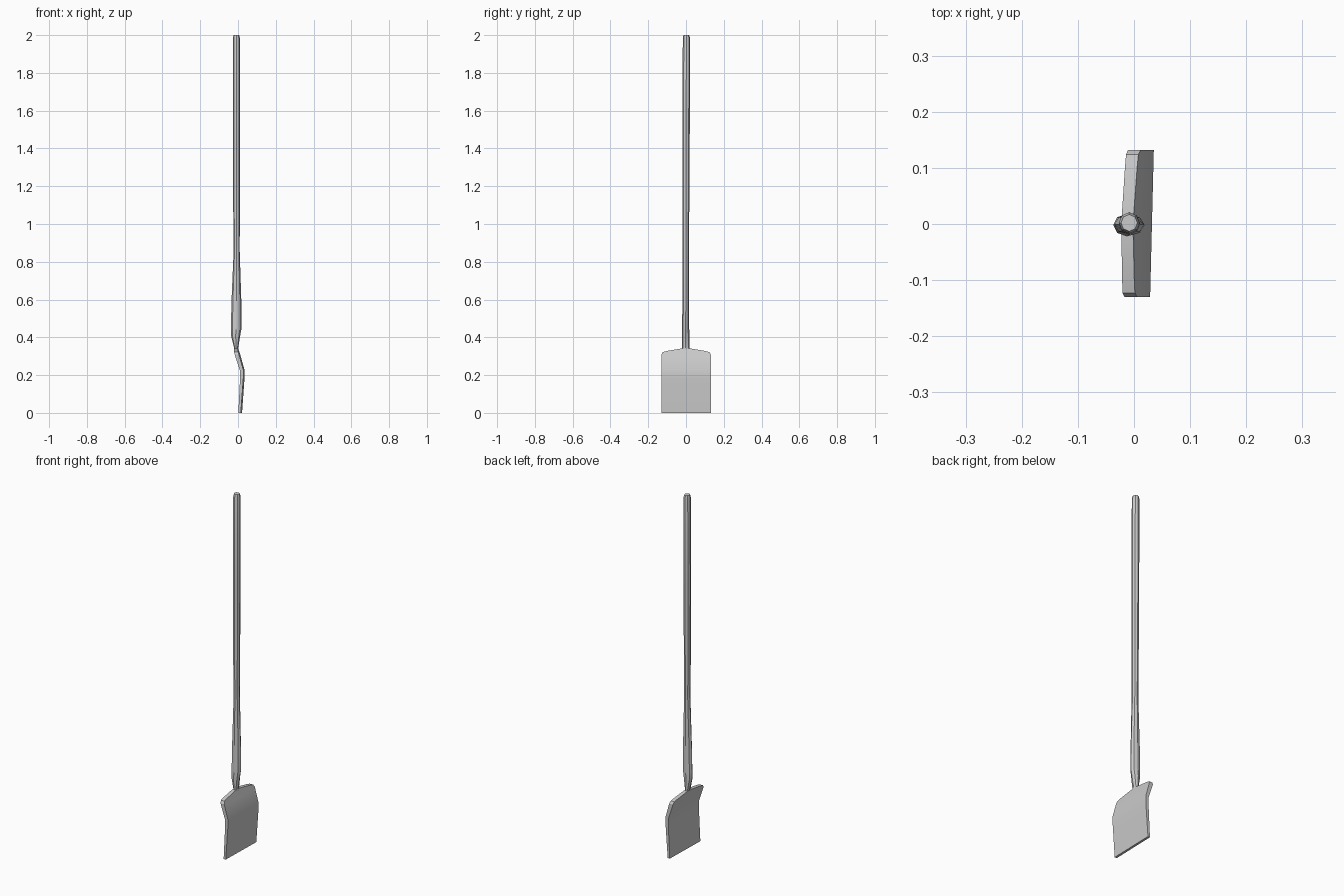
import bpy, bmesh, math

if "Cube" in bpy.data.objects:
    bpy.data.objects.remove(bpy.data.objects["Cube"])


def finish(name, bm, angle):
    bmesh.ops.recalc_face_normals(bm, faces=bm.faces)
    me = bpy.data.meshes.new(name)
    bm.to_mesh(me)
    bm.free()
    ob = bpy.data.objects.new(name, me)
    bpy.context.collection.objects.link(ob)
    bpy.ops.object.select_all(action='DESELECT')
    ob.select_set(True)
    bpy.context.view_layer.objects.active = ob
    bpy.ops.object.shade_smooth_by_angle(angle=math.radians(angle))
    return ob


def skin(bm, rings):
    """Bridge closed rings of points and cap both ends."""
    loops = [[bm.verts.new(p) for p in ring] for ring in rings]
    n = len(loops[0])
    for a, b in zip(loops, loops[1:]):
        for i in range(n):
            j = (i + 1) % n
            bm.faces.new((a[i], a[j], b[j], b[i]))
    bm.faces.new(loops[0])
    bm.faces.new(loops[-1])


# Long pole, swelling into a deeper grip just above the blade
def ring(z, x0, x1, y0, y1, sides=8):
    cx, cy = (x0 + x1) / 2, (y0 + y1) / 2
    rx, ry = (x1 - x0) / 2, (y1 - y0) / 2
    return [(cx + rx * math.cos(math.tau * i / sides),
             cy + ry * math.sin(math.tau * i / sides), z) for i in range(sides)]


sections = [
    (0.315, -0.017, 0.003, -0.014, 0.014),
    (0.345, -0.021, 0.001, -0.021, 0.018),
    (0.41, -0.037, 0.012, -0.022, 0.018),
    (0.45, -0.037, 0.019, -0.021, 0.017),
    (0.58, -0.035, 0.018, -0.019, 0.017),
    (0.86, -0.023, 0.009, -0.018, 0.016),
    (0.90, -0.023, 0.009, -0.018, 0.016),
    (1.03, -0.025, 0.010, -0.019, 0.017),
    (1.50, -0.027, 0.011, -0.019, 0.020),
    (1.985, -0.027, 0.010, -0.017, 0.021),
    (2.0, -0.023, 0.006, -0.013, 0.017),
]
bm = bmesh.new()
skin(bm, [ring(*s) for s in sections])
finish("handle", bm, 25)

# Flat blade with a kinked side profile: (height, back x, front x)
profile = [(0.0, 0.005, 0.018), (0.18, 0.014, 0.031),
           (0.225, 0.013, 0.032), (0.30, -0.012, 0.011), (1.0, -0.021, 0.002)]
# Width stations: (y, top height)
stations = [(-0.13, 0.308), (-0.123, 0.322), (-0.1, 0.328), (-0.018, 0.342),
            (0.018, 0.342), (0.1, 0.328), (0.124, 0.322), (0.132, 0.308)]


def blade_ring(y, top):
    skew = 0.025 * y
    t = (top - 0.30) / 0.042
    front, back = [], []
    for z, xb, xf in profile:
        if z == 1.0:
            z = top
            xb, xf = -0.012 - 0.010 * t, 0.011 - 0.012 * t
        back.append((xb + skew, y, z))
        front.append((xf + skew, y, z))
    return back + front[::-1]


bm = bmesh.new()
skin(bm, [blade_ring(*s) for s in stations])
finish("blade", bm, 20)
